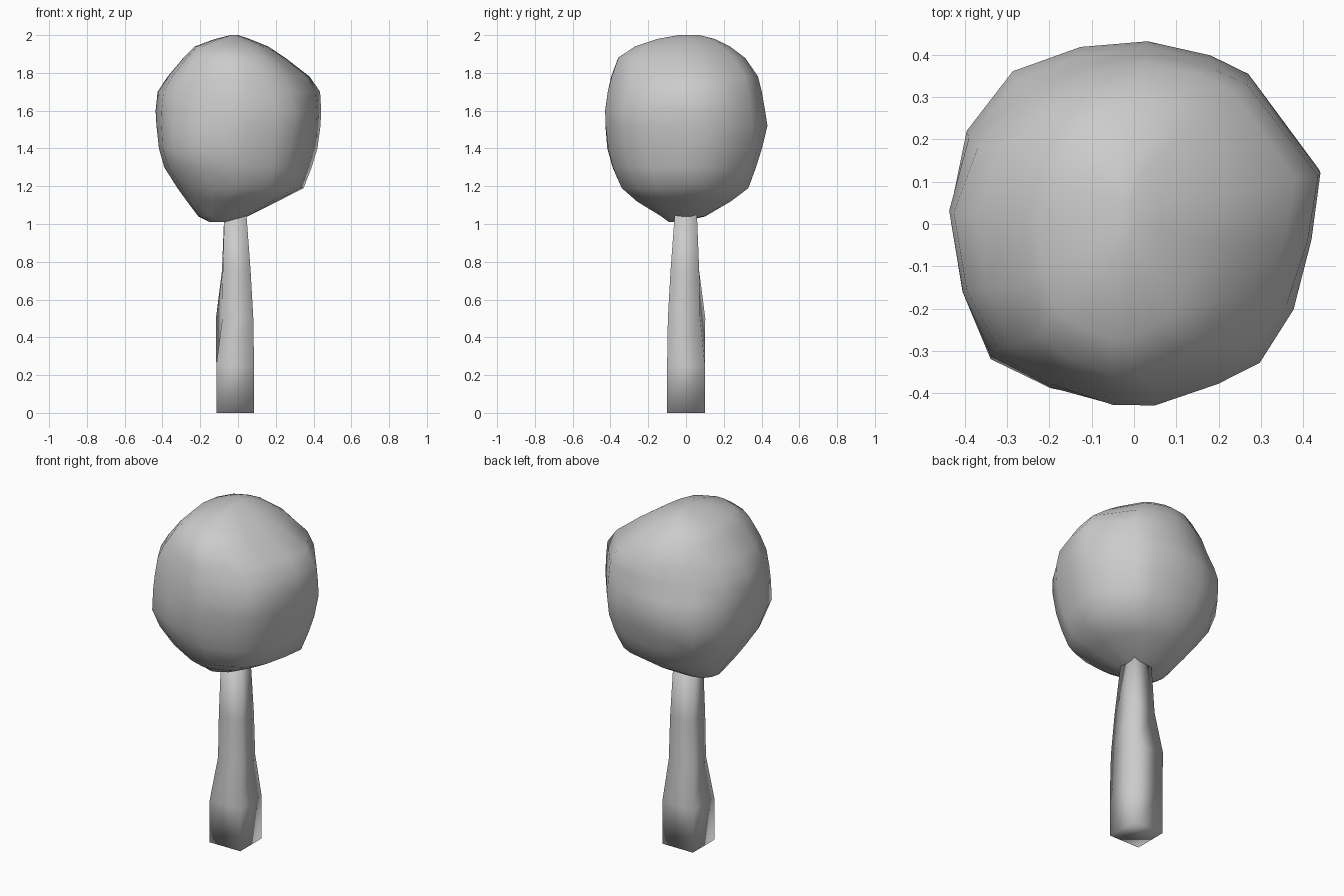
import bpy, bmesh, math

if "Cube" in bpy.data.objects:
    bpy.data.objects.remove(bpy.data.objects["Cube"])

def loft(name, rings):
    """Skin a stack of equal-sized vertex rings, cap both ends, shade smooth."""
    bm = bmesh.new()
    loops = [[bm.verts.new(p) for p in ring] for ring in rings]
    n = len(loops[0])
    for a, b in zip(loops, loops[1:]):
        for i in range(n):
            j = (i + 1) % n
            bm.faces.new((a[i], a[j], b[j], b[i]))
    bm.faces.new(loops[0][::-1])
    bm.faces.new(loops[-1])
    bmesh.ops.recalc_face_normals(bm, faces=bm.faces)
    for f in bm.faces:
        f.smooth = True
    me = bpy.data.meshes.new(name)
    bm.to_mesh(me)
    bm.free()
    ob = bpy.data.objects.new(name, me)
    bpy.context.collection.objects.link(ob)
    return ob

# Trunk: square foot whose four corners taper at different heights
# (z, then half-width at corners -x-y, +x-y, +x+y, -x+y)
signs = [(-1, -1), (1, -1), (1, 1), (-1, 1)]
trunk_rows = [
    (0.00, .100, .100, .100, .100),
    (0.25, .100, .100, .100, .100),
    (0.50, .068, .096, .075, .102),
    (0.75, .065, .082, .070, .070),
    (1.10, .056, .056, .056, .056),
]
loft("trunk", [[(sx * w - 0.015, sy * w, row[0])
                for (sx, sy), w in zip(signs, row[1:])] for row in trunk_rows])

# Crown: lumpy plan outline, fitted to the x and y extents at each height
plan = [(.44, .13), (.42, -.03), (.38, -.2), (.30, -.33), (.2, -.38), (.05, -.43),
        (-.05, -.43), (-.2, -.385), (-.34, -.31), (-.41, -.16), (-.44, .04),
        (-.40, .22), (-.29, .36), (-.13, .42), (.03, .435), (.18, .40), (.27, .355)]
crown_rows = [  # z, x min, x max, y min, y max
    (1.01, -.15, -.07, -.09, -.03),
    (1.04, -.21, .05, -.13, .10),
    (1.12, -.27, .21, -.26, .235),
    (1.19, -.32, .345, -.34, .325),
    (1.30, -.385, .38, -.385, .36),
    (1.40, -.41, .41, -.41, .39),
    (1.52, -.43, .435, -.425, .425),
    (1.60, -.44, .44, -.43, .415),
    (1.70, -.435, .435, -.42, .40),
    (1.78, -.38, .38, -.40, .38),
    (1.88, -.29, .25, -.36, .31),
    (1.94, -.23, .16, -.27, .23),
    (1.98, -.12, .06, -.15, .15),
    (2.00, -.04, .00, -.04, .07),
]
# Lumps and dents on the diagonals: x sign, y sign, z, outward push
lumps = [(-1, -1, 1.40, .03), (-1, -1, 1.68, -.02), (-1, 1, 1.38, .035),
         (-1, 1, 1.72, -.045), (1, 1, 1.35, .03), (1, -1, 1.76, -.03)]

def crown_point(x, y, z):
    r = math.hypot(x, y)
    push = 0
    for sx, sy, lz, amount in lumps:
        facing = max(0, (x * sx + y * sy) / (r * math.sqrt(2)))
        push += amount * facing ** 6 * math.exp(-((z - lz) / 0.12) ** 2)
    return (x * (1 + push / r), y * (1 + push / r), z)

rings = []
for z, x0, x1, y0, y1 in crown_rows:
    rings.append([crown_point((x0 + x1) / 2 + px / .44 * (x1 - x0) / 2,
                              (y0 + y1) / 2 + py / .43 * (y1 - y0) / 2, z)
                  for px, py in plan])
loft("crown", rings)
